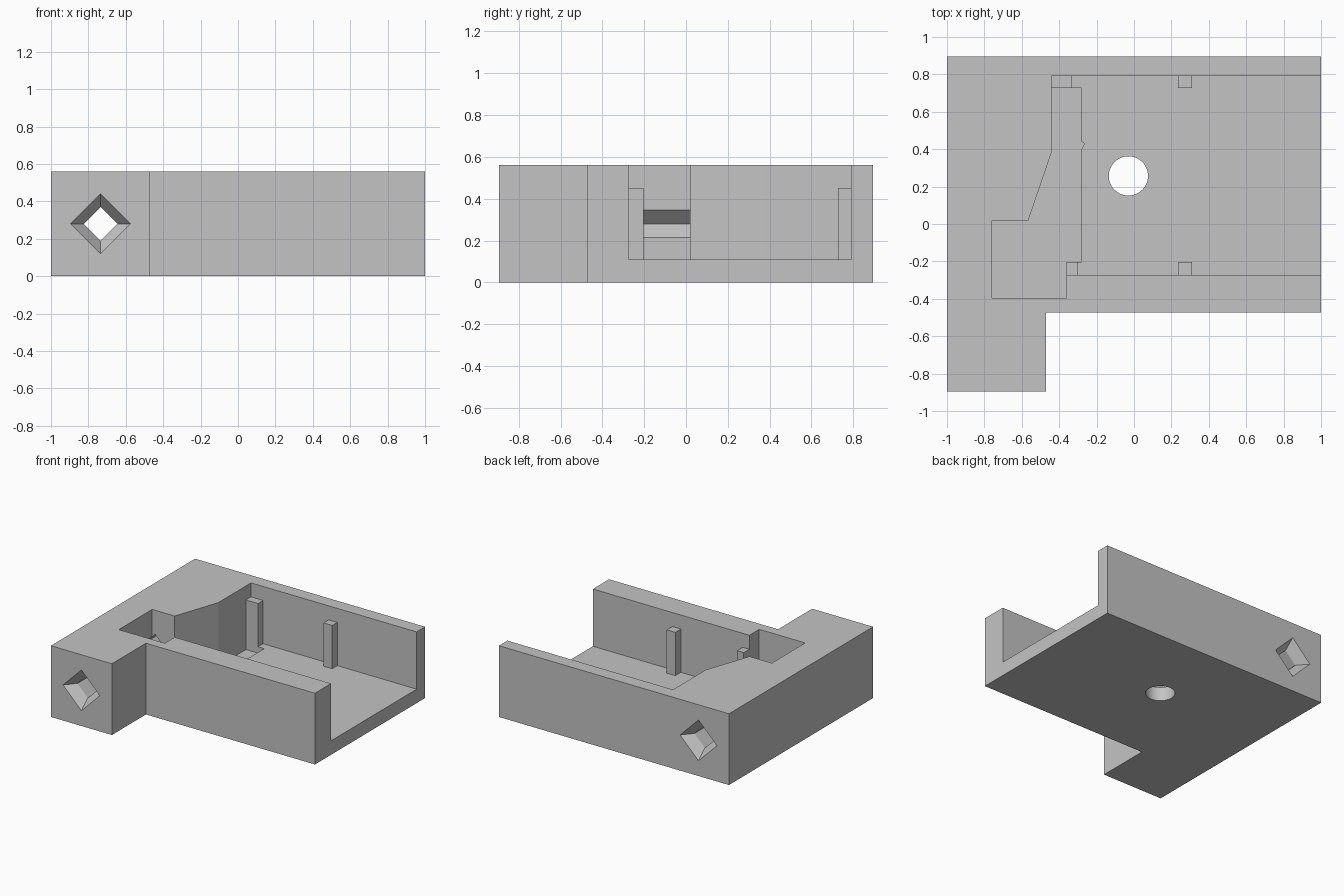
import bpy, bmesh, math

cube = bpy.data.objects.get("Cube")
if cube:
    bpy.data.objects.remove(cube, do_unlink=True)

grey = bpy.data.materials.new("plain grey")
grey.use_nodes = True
grey.diffuse_color = (0.55, 0.55, 0.55, 1)
grey.node_tree.nodes["Principled BSDF"].inputs["Base Color"].default_value = grey.diffuse_color

HEIGHT, FLOOR, POST_TOP, HALF_Y = 0.56, 0.11, 0.45, 0.895


def loft(name, rings):
    """Skin a stack of equal-length rings and cap both ends."""
    bm = bmesh.new()
    loops = [[bm.verts.new(p) for p in ring] for ring in rings]
    n = len(loops[0])
    for a, b in zip(loops, loops[1:]):
        for i in range(n):
            j = (i + 1) % n
            bm.faces.new((a[i], a[j], b[j], b[i]))
    bm.faces.new(loops[0][::-1])
    bm.faces.new(loops[-1])
    bmesh.ops.recalc_face_normals(bm, faces=bm.faces)
    mesh = bpy.data.meshes.new(name)
    bm.to_mesh(mesh)
    bm.free()
    mesh.materials.append(grey)
    obj = bpy.data.objects.new(name, mesh)
    bpy.context.collection.objects.link(obj)
    return obj


def prism(name, outline, z0, z1):
    return loft(name, [[(x, y, z) for x, y in outline] for z in (z0, z1)])


def rect(x0, x1, y0, y1):
    return [(x0, y0), (x1, y0), (x1, y1), (x0, y1)]


# L-shaped block
body = prism("housing", [(-1, -HALF_Y), (-0.47, -HALF_Y), (-0.47, -0.472), (1, -0.472),
                         (1, HALF_Y), (-1, HALF_Y)], 0, HEIGHT)

# Main tray, open on the left end, with its stepped and slanted end wall
end_wall = [(-0.44, 0.385), (-0.565, 0.02), (-0.76, 0.02), (-0.76, -0.395), (-0.36, -0.395)]
tray = prism("tray_cutter", [(1.1, 0.79), (-0.44, 0.79)] + end_wall +
             [(-0.36, -0.272), (1.1, -0.272)], FLOOR, 0.7)

# Shallow recess in the tray floor
recess = prism("recess_cutter", [(-0.28, 0.727), (-0.44, 0.727)] + end_wall +
               [(-0.36, -0.203), (-0.28, -0.203), (-0.28, 0.4), (-0.265, 0.43), (-0.28, 0.44)],
               FLOOR - 0.05, FLOOR + 0.05)

# Round hole through the floor
drain = prism("round_hole_cutter",
              [(-0.03 + 0.105 * math.cos(math.tau * i / 64),
                0.257 + 0.105 * math.sin(math.tau * i / 64)) for i in range(64)], -0.1, 0.2)


# Diamond channel along the block, flared at both mouths
def diamond(y, r):
    return [(-0.735 + dx * r, y, 0.28 + dz * r) for dx, dz in ((1, 0), (0, 1), (-1, 0), (0, -1))]


channel = loft("diamond_channel_cutter", [
    diamond(-HALF_Y - 0.08, 0.23), diamond(-HALF_Y + 0.08, 0.09),
    diamond(HALF_Y - 0.08, 0.09), diamond(HALF_Y + 0.08, 0.23)])

for cutter in (tray, recess, drain, channel):
    mod = body.modifiers.new(cutter.name, 'BOOLEAN')
    mod.operation = 'DIFFERENCE'
    mod.solver = 'EXACT'
    mod.object = cutter
bpy.context.view_layer.objects.active = body
body.select_set(True)
for mod in list(body.modifiers):
    bpy.ops.object.modifier_apply(modifier=mod.name)
for cutter in (tray, recess, drain, channel):
    bpy.data.objects.remove(cutter, do_unlink=True)
bpy.ops.object.shade_smooth_by_angle(angle=math.radians(15))

# Support posts against the side walls
for name, x0, x1, y0, y1 in (
        ("back_corner_post", -0.44, -0.335, 0.727, 0.79),
        ("back_middle_post", 0.235, 0.31, 0.727, 0.79),
        ("front_corner_post", -0.36, -0.303, -0.272, -0.203),
        ("front_middle_post", 0.235, 0.31, -0.272, -0.203)):
    prism(name, rect(x0, x1, y0, y1), FLOOR, POST_TOP)
